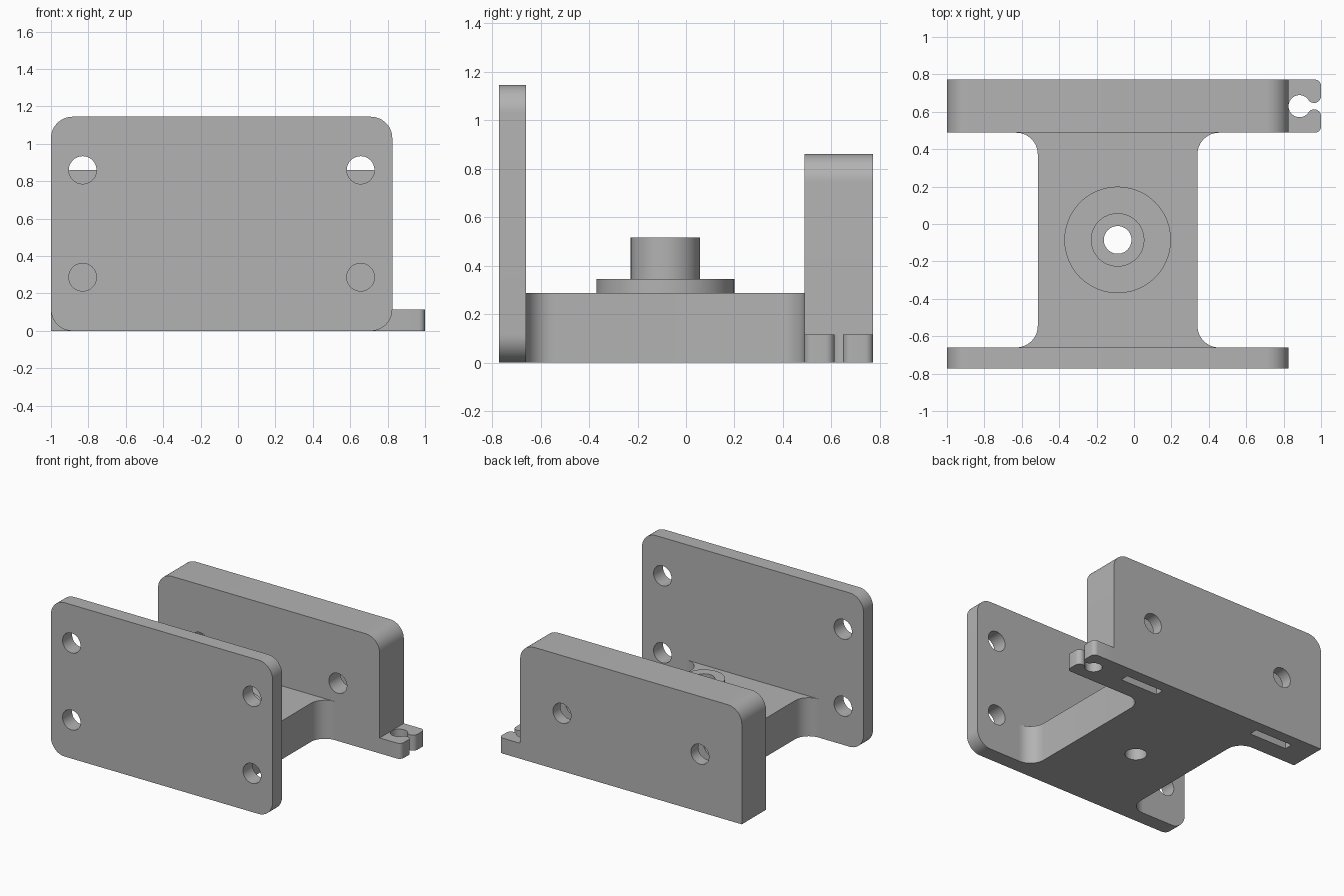
import bpy, bmesh, math
from mathutils import Matrix, Vector

cube = bpy.data.objects.get("Cube")
if cube:
    bpy.data.objects.remove(cube)

grey = bpy.data.materials.new("plain grey")
grey.use_nodes = True
colour = (0.45, 0.45, 0.45, 1)
grey.diffuse_color = colour
grey.node_tree.nodes["Principled BSDF"].inputs["Base Color"].default_value = colour

MID = -0.0875          # centre line of the bracket
HALF = 0.9125          # half width of both plates
R = 0.115              # main corner radius
HOLE = 0.074           # screw hole radius
UPRIGHT = Matrix.Rotation(math.pi / 2, 4, "X")   # turns a flat profile to face the front


def arc(cx, cy, r, start, end, n=12):
    steps = [math.radians(start + (end - start) * i / n) for i in range(n + 1)]
    return [(cx + r * math.cos(a), cy + r * math.sin(a)) for a in steps]


def prism(name, outline, low, high, turn=Matrix()):
    """Extrude a closed outline between two heights."""
    bm = bmesh.new()
    face = bm.faces.new([bm.verts.new((x, y, low)) for x, y in outline])
    top = bmesh.ops.extrude_face_region(bm, geom=[face])["geom"]
    moved = [v for v in top if isinstance(v, bmesh.types.BMVert)]
    bmesh.ops.translate(bm, verts=moved, vec=Vector((0, 0, high - low)))
    bmesh.ops.recalc_face_normals(bm, faces=bm.faces)
    bm.transform(turn)
    mesh = bpy.data.meshes.new(name)
    bm.to_mesh(mesh)
    bm.free()
    mesh.materials.append(grey)
    obj = bpy.data.objects.new(name, mesh)
    bpy.context.collection.objects.link(obj)
    return obj


def disc(name, x, y, r, low, high, turn=Matrix()):
    return prism(name, arc(x, y, r, 0, 360, 48)[:-1], low, high, turn)


def box(name, x, y, wide, deep, low, high):
    a, b = wide / 2, deep / 2
    return prism(name, [(x - a, y - b), (x + a, y - b), (x + a, y + b), (x - a, y + b)], low, high)


def cut(obj, cutters):
    """Subtract each cutter, then remove it."""
    bpy.context.view_layer.objects.active = obj
    for cutter in cutters:
        cutter.hide_render = True
        mod = obj.modifiers.new("cut", "BOOLEAN")
        mod.operation, mod.solver, mod.object = "DIFFERENCE", "EXACT", cutter
        bpy.ops.object.modifier_apply(modifier=mod.name)
        bpy.data.objects.remove(cutter)


def plate_outline(height, round_bottom):
    left, right = MID - HALF, MID + HALF
    top = arc(right - R, height - R, R, 0, 90) + arc(left + R, height - R, R, 90, 180)
    if round_bottom:
        return top + arc(left + R, R, R, 180, 270) + arc(right - R, R, R, 270, 360)
    return top + [(left, 0), (right, 0)]


# Tall front plate with four screw holes
front_plate = prism("front_plate", plate_outline(1.145, True), 0.66, 0.772, UPRIGHT)
cut(front_plate, [disc("hole", MID + s * 0.743, z, HOLE, 0.5, 0.9, UPRIGHT)
                  for s in (-1, 1) for z in (0.287, 0.86)])

# Thick back block with two screw holes and nut slots open at the bottom
back_block = prism("back_block", plate_outline(0.86, False), -0.772, -0.488, UPRIGHT)
for s in (-1, 1):
    x = MID + s * 0.568
    cut(back_block, [disc("hole", x, 0.43, HOLE, -0.9, -0.4, UPRIGHT),
                     box("slot", x, 0.655, 0.31, 0.063, -0.1, 0.585)])

# Base web joining the plates, with filleted corners
W = 0.427
y0, y1 = -0.66, 0.488
web = (arc(MID + W + R, y0 + R, R, 270, 180) + arc(MID + W + R, y1 - R, R, 180, 90)
       + arc(MID - W - R, y1 - R, R, 90, 0) + arc(MID - W - R, y0 + R, R, 0, -90))
base_web = prism("base_web", web, 0, 0.287)

# Stepped boss on the web, bored through
boss_flange = disc("boss_flange", MID, -0.085, 0.285, 0.287, 0.345)
boss_post = disc("boss_post", MID, -0.085, 0.143, 0.345, 0.515)
for part in (base_web, boss_flange, boss_post):
    cut(part, [disc("bore", MID, -0.085, HOLE, -0.2, 0.8)])

# Cable clip tab at the side: one arm outline, mirrored about its slit
arm = ([(0.825, 0.142)] + arc(0.967, 0.109, 0.033, 90, 0, 6)
       + arc(0.963, 0.054, 0.037, 0, -145) + arc(0.885, 0, 0.059, 35, 176))
clip = [(x, 0.63 + y) for x, y in arm] + [(x, 0.63 - y) for x, y in reversed(arm)]
prism("clip_tab", clip, 0, 0.115)

# Smooth the curved walls, keep edges sharp
for obj in bpy.context.scene.objects:
    if obj.type == "MESH":
        bpy.ops.object.select_all(action="DESELECT")
        obj.select_set(True)
        bpy.context.view_layer.objects.active = obj
        bpy.ops.object.shade_smooth_by_angle(angle=math.radians(30))
